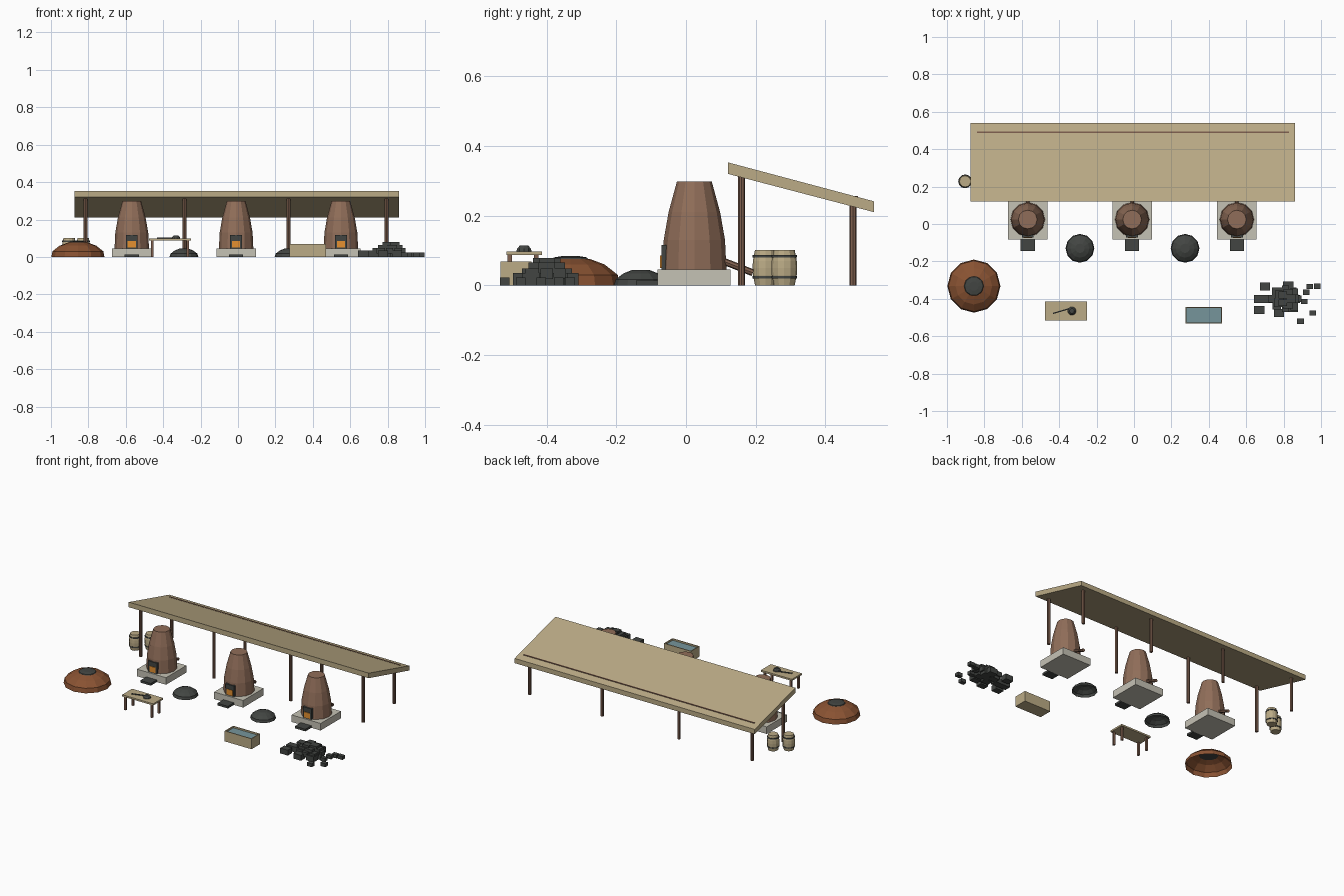
import bpy, bmesh, math, random
from mathutils import Vector, Matrix

if "Cube" in bpy.data.objects:
    bpy.data.objects.remove(bpy.data.objects["Cube"])


def material(name, r, g, b):
    m = bpy.data.materials.new(name)
    m.use_nodes = True
    m.diffuse_color = (r, g, b, 1)
    m.node_tree.nodes["Principled BSDF"].inputs["Base Color"].default_value = (r, g, b, 1)
    return m


plank = material("pale wood", .50, .41, .24)
timber = material("brown timber", .22, .12, .08)
clay = material("clay", .28, .155, .10)
stone = material("pale stone", .56, .54, .46)
dark = material("charcoal", .055, .06, .055)
ore = material("red ore", .25, .085, .032)
glow = material("ember orange", .78, .28, .03)
water = material("water", .18, .30, .33)


def finish(name, bm, mats):
    mesh = bpy.data.meshes.new(name)
    bm.to_mesh(mesh)
    bm.free()
    for m in mats:
        mesh.materials.append(m)
    ob = bpy.data.objects.new(name, mesh)
    bpy.context.collection.objects.link(ob)
    return ob


def box(name, center, size, mat, turn=0):
    bm = bmesh.new()
    bmesh.ops.create_cube(bm, size=1)
    bm.transform(Matrix.Translation(center) @ Matrix.Rotation(turn, 4, "Z") @ Matrix.Diagonal((*size, 1)))
    return finish(name, bm, [mat])


def lathe(name, profile, center, sides, mat, capped=True):
    """Stack rings of (radius, height); open at the bottom unless capped."""
    bm = bmesh.new()
    rings = []
    for r, z in profile:
        rings.append([bm.verts.new((r * math.cos(a), r * math.sin(a), z))
                      for a in (2 * math.pi * i / sides for i in range(sides))])
    for low, high in zip(rings, rings[1:]):
        for i in range(sides):
            j = (i + 1) % sides
            bm.faces.new((low[i], low[j], high[j], high[i]))
    bm.faces.new(rings[-1])
    if capped:
        bm.faces.new(rings[0][::-1])
    bm.transform(Matrix.Translation(center))
    return finish(name, bm, [mat])


def rod(name, start, end, radius, mat, sides=8):
    a, b = Vector(start), Vector(end)
    bm = bmesh.new()
    bmesh.ops.create_cone(bm, cap_ends=True, segments=sides, radius1=radius,
                          radius2=radius, depth=(b - a).length)
    spin = (b - a).to_track_quat("Z", "Y").to_matrix().to_4x4()
    bm.transform(Matrix.Translation((a + b) / 2) @ spin)
    return finish(name, bm, [mat])


# Sloping shed roof with plumb edges
bm = bmesh.new()
section = [(.12, .32), (.54, .21), (.54, .241), (.12, .353)]
end = bm.faces.new([bm.verts.new((-.875, y, z)) for y, z in section])
out = bmesh.ops.extrude_face_region(bm, geom=[end])
bmesh.ops.translate(bm, vec=(1.736, 0, 0),
                    verts=[v for v in out["geom"] if isinstance(v, bmesh.types.BMVert)])
bmesh.ops.recalc_face_normals(bm, faces=bm.faces)
finish("shed_roof", bm, [plank])
box("roof_batten", (-.005, .49, .245), (1.67, .009, .024), timber)

# Shed posts
for x in (-.815, -.286, .27, .794):
    rod("front_post", (x, .16, 0), (x, .16, .315), .01, timber)
    rod("back_post", (x, .48, 0), (x, .48, .23), .01, timber)

# Furnaces
for x in (-.568, -.01, .55):
    box("furnace_base", (x, .023, .023), (.21, .21, .046), stone)
    lathe("furnace_body", [(.092, .046), (.088, .13), (.074, .21), (.05, .298)], (x, .024, 0), 12, clay)
    box("furnace_door", (x, -.05, .081), (.064, .042, .07), dark)
    box("fire_opening", (x, -.072, .068), (.044, .004, .036), glow)
    box("slag_tray", (x, -.112, .007), (.076, .064, .014), dark)
    rod("air_pipe", (x, .09, .076), (x, .192, .036), .01, timber)

# Domed heaps, hollow underneath
lathe("ore_heap", [(.142, 0), (.136, .03), (.098, .06), (.055, .076)],
      (-.856, -.332, 0), 12, ore, False)
lathe("ore_heap_cap", [(.059, .07), (.05, .08), (.025, .084)], (-.856, -.332, 0), 10, dark)
for x in (-.289, .273):
    lathe("charcoal_heap", [(.077, 0), (.072, .017), (.05, .034), (.025, .044)],
          (x, -.13, 0), 12, dark, False)

# Barrels with hoops
for x, y in ((-.903, .228), (-.828, .282)):
    lathe("barrel", [(.03, 0), (.036, .03), (.037, .05), (.036, .07), (.03, .102)], (x, y, 0), 12, plank)
    for z in (.02, .08):
        lathe("barrel_hoop", [(.037, z), (.037, z + .007)], (x, y, 0), 12, dark)

# Work table with a ladle
box("table_top", (-.364, -.465, .092), (.224, .102, .011), plank)
for x in (-.459, -.269):
    for y in (-.506, -.43):
        box("table_leg", (x, y, .044), (.013, .013, .088), timber)
lathe("ladle_bowl", [(.023, .097), (.021, .105), (.013, .114)], (-.332, -.465, 0), 10, dark)
rod("ladle_handle", (-.433, -.478, .101), (-.345, -.452, .101), .004, dark, 6)

# Quenching trough: inset rim, sunken water
bm = bmesh.new()
bmesh.ops.create_cube(bm, size=1)
bm.transform(Matrix.Translation((.373, -.488, .034)) @ Matrix.Diagonal((.195, .088, .068, 1)))
top = max(bm.faces, key=lambda f: f.calc_center_median().z)
bmesh.ops.inset_region(bm, faces=[top], thickness=.008)
floor = bmesh.ops.extrude_face_region(bm, geom=[top])["geom"]
bmesh.ops.delete(bm, geom=[top], context="FACES_ONLY")
bmesh.ops.translate(bm, vec=(0, 0, -.01), verts=[v for v in floor if isinstance(v, bmesh.types.BMVert)])
for f in floor:
    if isinstance(f, bmesh.types.BMFace):
        f.material_index = 1
bmesh.ops.recalc_face_normals(bm, faces=bm.faces)
finish("water_trough", bm, [plank, water])

# Coal pile: loose lumps on the ground, then stacked lumps in the middle
random.seed(4)
lumps = [(.67, -.4), (.67, -.46), (.7, -.335), (.725, -.4), (.775, -.37), (.775, -.475),
         (.82, -.385), (.85, -.45), (.89, -.52), (.91, -.415), (.955, -.475), (.92, -.365),
         (.94, -.335), (.98, -.333), (.825, -.33), (.84, -.36), (.79, -.42), (.86, -.4)]
for x, y in lumps:
    s = .032 if x > .88 else .05
    box("coal_lump", (x, y, s * .35), (s * 1.1, s * .85, s * .7), dark)
for level, spread, count in ((.033, .065, 8), (.05, .045, 5), (.064, .03, 3)):
    for i in range(count):
        a = 2 * math.pi * i / count
        box("stacked_coal", (.81 + spread * math.cos(a), -.4 + spread * .8 * math.sin(a), level),
            (random.uniform(.035, .055), random.uniform(.035, .05), .03), dark)
